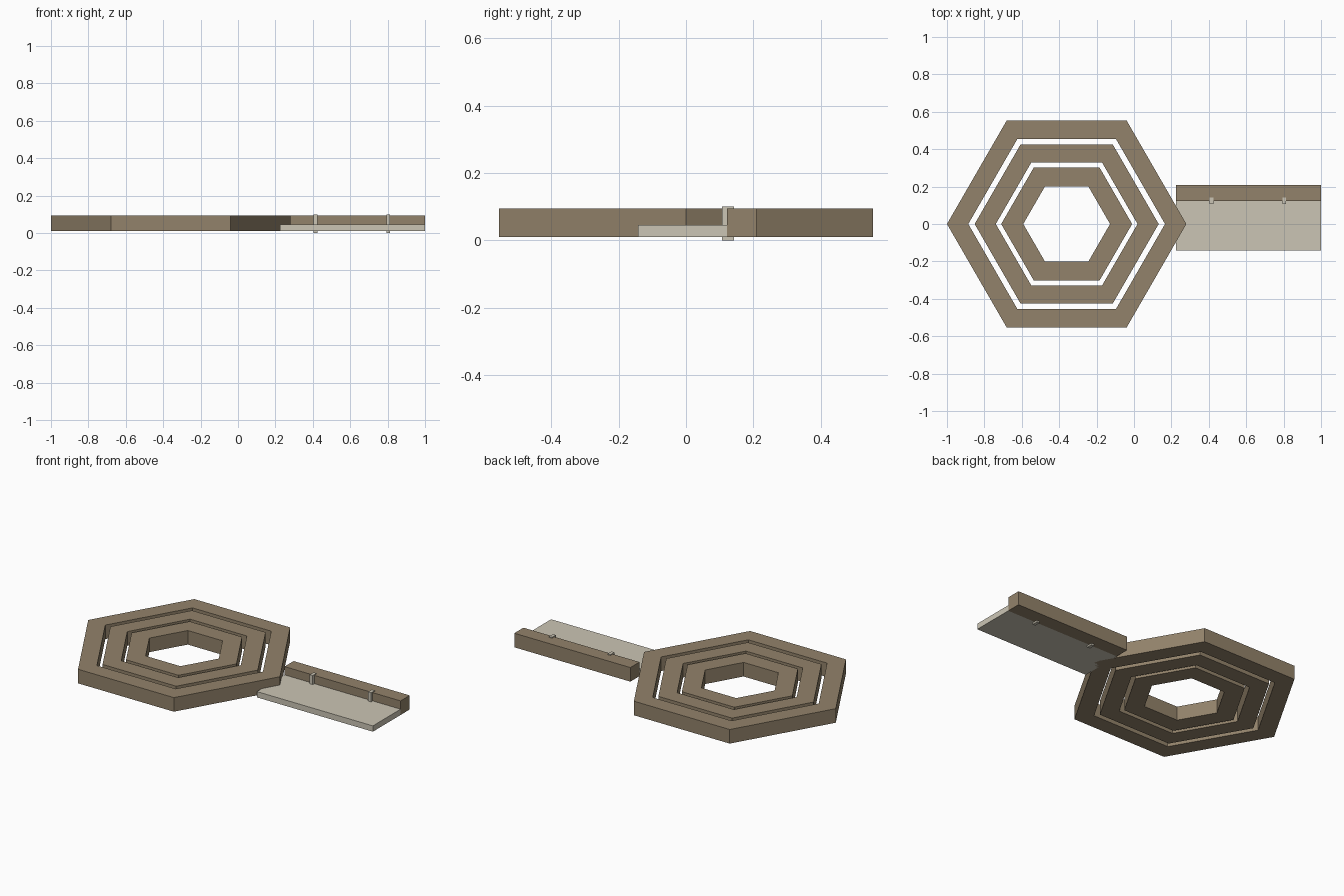
import bpy, bmesh, math

cube = bpy.data.objects.get("Cube")
if cube:
    bpy.data.objects.remove(cube, do_unlink=True)

BASE, TOP = 0.01, 0.095


def material(name, rgb):
    m = bpy.data.materials.new(name)
    m.use_nodes = True
    m.diffuse_color = (*rgb, 1)
    m.node_tree.nodes["Principled BSDF"].inputs["Base Color"].default_value = (*rgb, 1)
    return m


brown = material("brown", (0.29, 0.225, 0.145))
cream = material("cream", (0.60, 0.56, 0.46))


def add_object(name, bm, mat):
    bmesh.ops.recalc_face_normals(bm, faces=bm.faces)
    mesh = bpy.data.meshes.new(name)
    bm.to_mesh(mesh)
    bm.free()
    mesh.materials.append(mat)
    ob = bpy.data.objects.new(name, mesh)
    bpy.context.collection.objects.link(ob)
    return ob


def hex_ring(name, outer, inner, mat):
    bm = bmesh.new()
    loops = []
    for radius, z in ((outer, BASE), (outer, TOP), (inner, TOP), (inner, BASE)):
        loops.append([bm.verts.new((radius * math.cos(i * math.pi / 3),
                                    radius * math.sin(i * math.pi / 3), z))
                      for i in range(6)])
    for k in range(4):
        a, b = loops[k], loops[(k + 1) % 4]
        for i in range(6):
            j = (i + 1) % 6
            bm.faces.new((a[i], a[j], b[j], b[i]))
    add_object(name, bm, mat).location.x = -0.36


def box(name, x, y, z, mat):
    bm = bmesh.new()
    bmesh.ops.create_cube(bm, size=1)
    for v in bm.verts:
        v.co = [r[0] if c < 0 else r[1] for c, r in zip(v.co, (x, y, z))]
    add_object(name, bm, mat)


# Nested hexagonal frames
hex_ring("outer_ring", 0.64, 0.526, brown)
hex_ring("middle_ring", 0.492, 0.379, brown)
hex_ring("inner_ring", 0.35, 0.232, brown)

# Rail with a thin board in front of it
box("rail", (0.225, 1), (0.122, 0.209), (BASE, TOP), brown)
box("board", (0.225, 1), (-0.142, 0.122), (BASE, 0.045), cream)

# Clips straddling the joint
for side, x in (("right", 0.414), ("left", 0.804)):
    box(side + "_clip", (x - 0.01, x + 0.01), (0.107, 0.143), (0, 0.1), cream)
